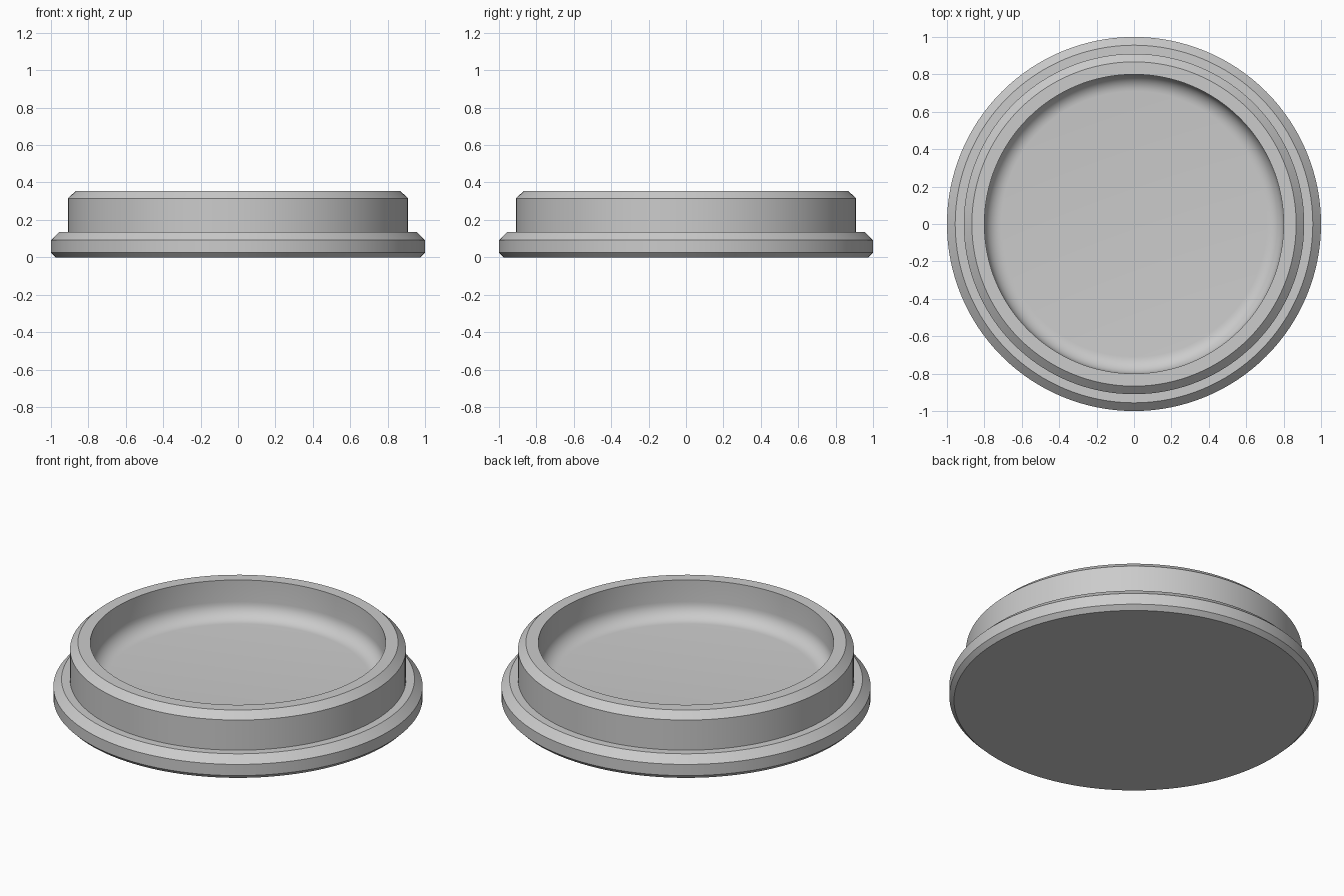
import bpy, bmesh, math

if "Cube" in bpy.data.objects:
    bpy.data.objects.remove(bpy.data.objects["Cube"])

SEGMENTS = 128

grey = bpy.data.materials.new("plain grey")
grey.diffuse_color = (0.6, 0.6, 0.6, 1)
grey.use_nodes = True
grey.node_tree.nodes["Principled BSDF"].inputs["Base Color"].default_value = grey.diffuse_color

# Outer profile (radius, height): base flange, raised ring, rim
profile = [(0.975, 0), (1, 0.025), (1, 0.092), (0.956, 0.135), (0.91, 0.135),
           (0.91, 0.315), (0.867, 0.355), (0.8, 0.355)]

# Rounded inner corner from the wall down to the recessed floor
FILLET, FLOOR = 0.09, 0.135
for i in range(9):
    a = math.pi / 2 * i / 8
    profile.append((0.8 - FILLET + FILLET * math.cos(a),
                    FLOOR + FILLET - FILLET * math.sin(a)))

# Revolve the profile and cap the underside and the floor
bm = bmesh.new()
rings = []
for r, z in profile:
    rings.append([bm.verts.new((r * math.cos(2 * math.pi * k / SEGMENTS),
                                r * math.sin(2 * math.pi * k / SEGMENTS), z))
                  for k in range(SEGMENTS)])
for low, high in zip(rings, rings[1:]):
    for k in range(SEGMENTS):
        n = (k + 1) % SEGMENTS
        bm.faces.new((low[k], low[n], high[n], high[k]))
bm.faces.new(rings[0][::-1])
bm.faces.new(rings[-1])
bmesh.ops.recalc_face_normals(bm, faces=bm.faces)

mesh = bpy.data.meshes.new("round_cap")
bm.to_mesh(mesh)
bm.free()
mesh.materials.append(grey)
cap = bpy.data.objects.new("round_cap", mesh)
bpy.context.collection.objects.link(cap)

# Smooth curved sides with crisp chamfer edges
bpy.context.view_layer.objects.active = cap
cap.select_set(True)
bpy.ops.object.shade_smooth_by_angle(angle=math.radians(30))
